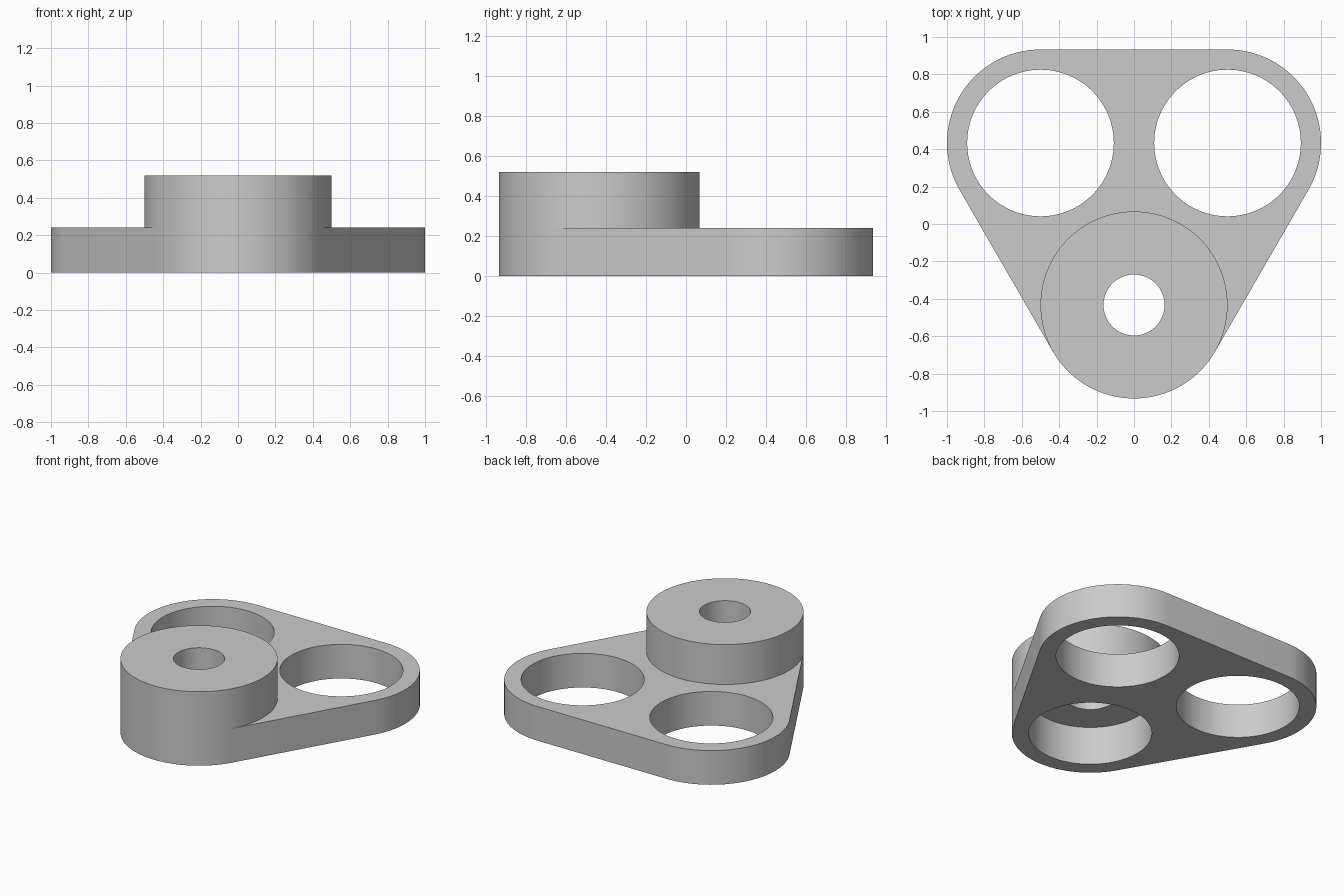
import bpy, bmesh
from math import cos, sin, radians, pi

cube = bpy.data.objects.get("Cube")
if cube:
    bpy.data.objects.remove(cube, do_unlink=True)

SEGMENTS = 96
CORNER_RADIUS = 0.5
HOLE_RADIUS = 0.392
BORE_RADIUS = 0.163
PLATE_TOP = 0.24
RECESS_TOP = 0.27
BOSS_TOP = 0.52
# Corner centres, each with the start angle of its 120 degree outer arc
CORNERS = [(0.5, 0.433, -30), (-0.5, 0.433, 90), (0, -0.433, 210)]

grey = bpy.data.materials.new("plain grey")
grey.use_nodes = True
colour = (0.6, 0.6, 0.6, 1)
grey.diffuse_color = colour
grey.node_tree.nodes["Principled BSDF"].inputs["Base Color"].default_value = colour


def arc(cx, cy, radius, start, sweep, count):
    return [(cx + radius * cos(radians(start + sweep * i / count)),
             cy + radius * sin(radians(start + sweep * i / count)), 0)
            for i in range(count)]


def add_loop(bm, points):
    verts = [bm.verts.new(p) for p in points]
    return [bm.edges.new((v, verts[i - 1])) for i, v in enumerate(verts)]


def finish(bm, name):
    bmesh.ops.recalc_face_normals(bm, faces=bm.faces)
    mesh = bpy.data.meshes.new(name)
    bm.to_mesh(mesh)
    bm.free()
    mesh.materials.append(grey)
    obj = bpy.data.objects.new(name, mesh)
    bpy.context.collection.objects.link(obj)
    bpy.ops.object.select_all(action='DESELECT')
    obj.select_set(True)
    bpy.context.view_layer.objects.active = obj
    bpy.ops.object.shade_smooth_by_angle(angle=radians(30))
    return obj


# Base plate: rounded triangle with three large openings, extruded upward
bm = bmesh.new()
outline = []
for cx, cy, start in CORNERS:
    outline += arc(cx, cy, CORNER_RADIUS, start, 120, SEGMENTS // 3)
    outline.append((cx + CORNER_RADIUS * cos(radians(start + 120)),
                    cy + CORNER_RADIUS * sin(radians(start + 120)), 0))
edges = add_loop(bm, outline)
for cx, cy, start in CORNERS:
    edges += add_loop(bm, arc(cx, cy, HOLE_RADIUS, 0, 360, SEGMENTS))
bmesh.ops.triangle_fill(bm, edges=edges, use_beauty=True, normal=(0, 0, 1))
raised = bmesh.ops.extrude_face_region(bm, geom=bm.faces[:], use_keep_orig=True)
top_verts = [g for g in raised["geom"] if isinstance(g, bmesh.types.BMVert)]
bmesh.ops.translate(bm, verts=top_verts, vec=(0, 0, PLATE_TOP))
finish(bm, "base_plate")

# Boss: turned profile with a recess below and a narrow through bore
bm = bmesh.new()
profile = [(HOLE_RADIUS, PLATE_TOP), (HOLE_RADIUS, RECESS_TOP),
           (BORE_RADIUS, RECESS_TOP), (BORE_RADIUS, BOSS_TOP),
           (CORNER_RADIUS, BOSS_TOP), (CORNER_RADIUS, PLATE_TOP)]
cx, cy, _ = CORNERS[2]
verts = [bm.verts.new((cx + r, cy, z)) for r, z in profile]
edges = [bm.edges.new(pair) for pair in zip(verts, verts[1:])]
bmesh.ops.spin(bm, geom=verts + edges, cent=(cx, cy, 0), axis=(0, 0, 1),
               angle=2 * pi, steps=SEGMENTS, use_merge=True)
bmesh.ops.remove_doubles(bm, verts=bm.verts, dist=0.0001)
finish(bm, "boss")
